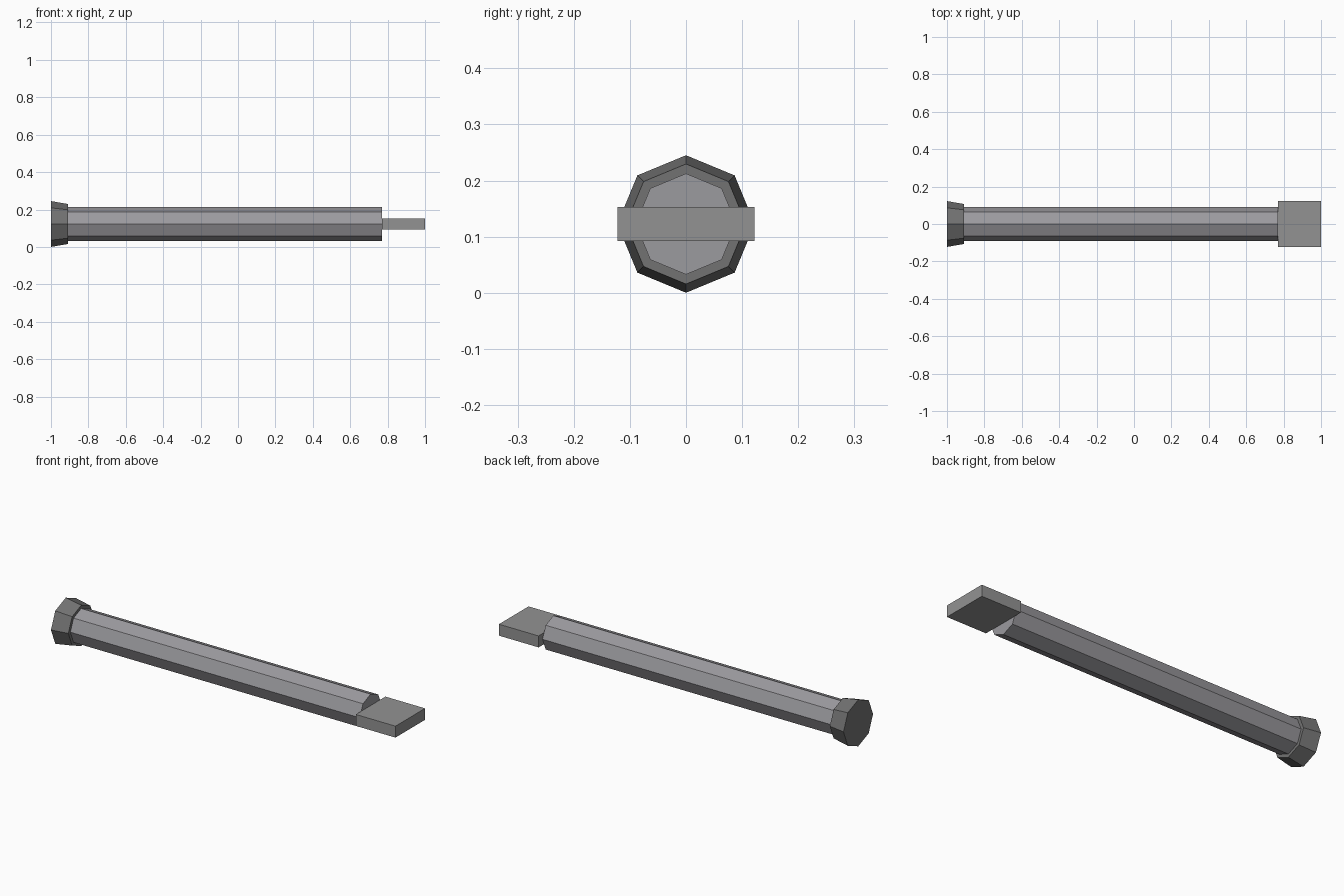
import bpy
import bmesh
import math
from mathutils import Matrix

cube = bpy.data.objects.get("Cube")
if cube:
    bpy.data.objects.remove(cube, do_unlink=True)

AXIS_Z = 0.1225


def make_material(name, color):
    mat = bpy.data.materials.new(name)
    mat.use_nodes = True
    mat.diffuse_color = color
    mat.node_tree.nodes["Principled BSDF"].inputs["Base Color"].default_value = color
    return mat


def add_object(name, bm, mat):
    bmesh.ops.recalc_face_normals(bm, faces=bm.faces)
    mesh = bpy.data.meshes.new(name)
    bm.to_mesh(mesh)
    bm.free()
    mesh.materials.append(mat)
    obj = bpy.data.objects.new(name, mesh)
    bpy.context.collection.objects.link(obj)
    return obj


def octagon_bar(name, x0, x1, r0, r1, mat):
    """Eight-sided bar along x with a corner pointing straight up."""
    bm = bmesh.new()
    bmesh.ops.create_cone(bm, cap_ends=True, segments=8,
                          radius1=r0, radius2=r1, depth=x1 - x0)
    place = Matrix.Translation(((x0 + x1) / 2, 0, AXIS_Z))
    bm.transform(place @ Matrix.Rotation(math.pi / 2, 4, 'Y'))
    return add_object(name, bm, mat)


def box(name, center, size, mat):
    bm = bmesh.new()
    bmesh.ops.create_cube(bm, size=1)
    bm.transform(Matrix.Translation(center) @ Matrix.Diagonal((*size, 1)))
    return add_object(name, bm, mat)


shaft_grey = make_material("shaft grey", (0.33, 0.325, 0.345, 1))
head_grey = make_material("dark head grey", (0.17, 0.17, 0.17, 1))
tip_grey = make_material("tip grey", (0.29, 0.29, 0.29, 1))

# Flared striking head
octagon_bar("head", -1.0, -0.91, 0.1225, 0.107, head_grey)
# Long shaft
octagon_bar("shaft", -0.91, 0.77, 0.09, 0.09, shaft_grey)
# Flat tip
box("flat_tip", (0.885, 0, AXIS_Z), (0.23, 0.245, 0.06), tip_grey)
